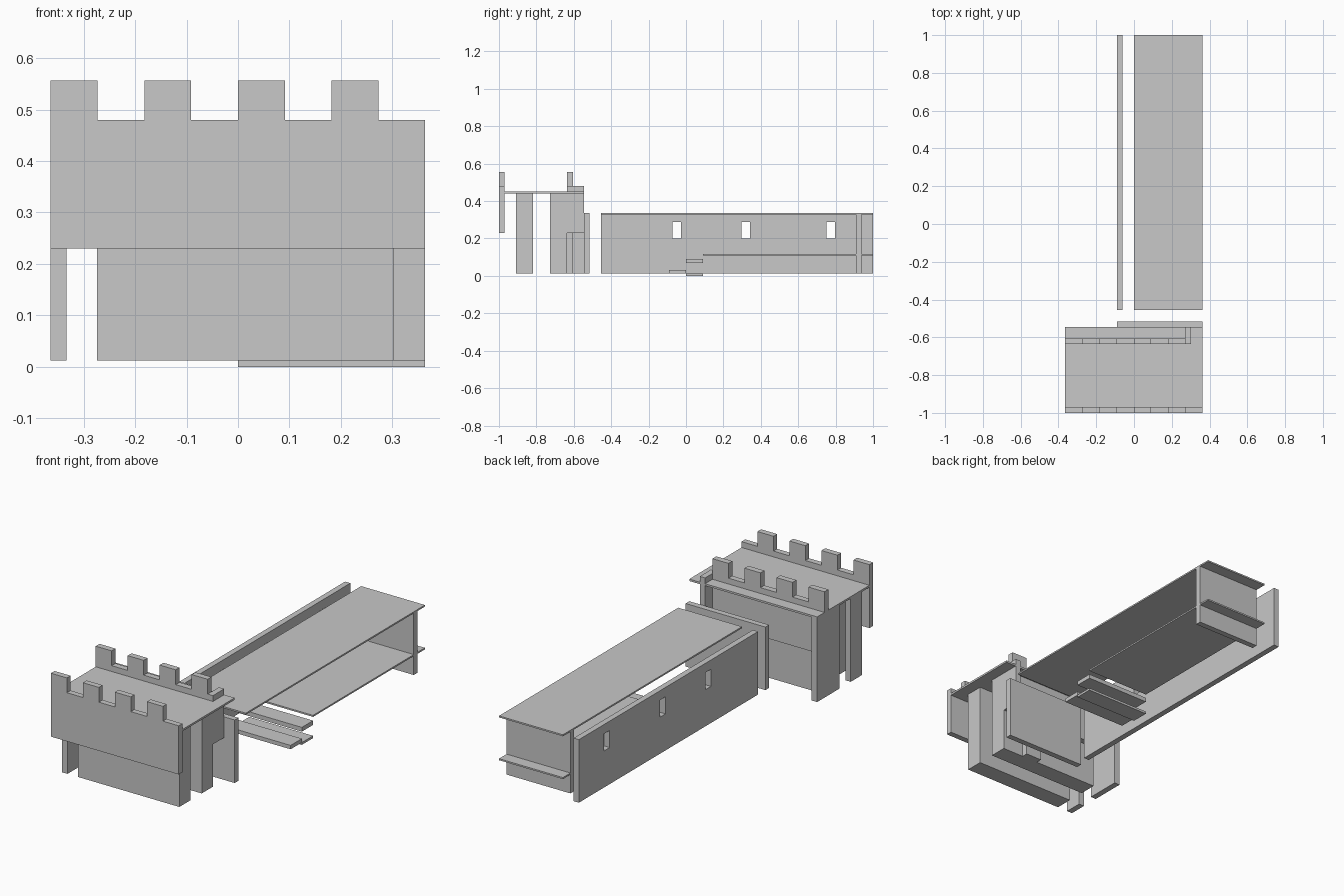
import bpy, bmesh
from mathutils import Vector

if "Cube" in bpy.data.objects:
    bpy.data.objects.remove(bpy.data.objects["Cube"])

stone = bpy.data.materials.new("grey_stone")
stone.diffuse_color = (0.58, 0.58, 0.58, 1)
stone.use_nodes = True
stone.node_tree.nodes["Principled BSDF"].inputs["Base Color"].default_value = stone.diffuse_color

L, R = -0.364, 0.363          # outer left and right of the build
FLOOR, DECK = 0.012, 0.44     # wall foot and gatehouse deck underside


def finish(name, bm):
    bmesh.ops.recalc_face_normals(bm, faces=bm.faces)
    me = bpy.data.meshes.new(name)
    bm.to_mesh(me)
    bm.free()
    me.materials.append(stone)
    ob = bpy.data.objects.new(name, me)
    bpy.context.collection.objects.link(ob)
    return ob


def extrude(bm, offset):
    g = bmesh.ops.extrude_face_region(bm, geom=bm.faces[:])
    bmesh.ops.translate(bm, vec=Vector(offset),
                        verts=[v for v in g["geom"] if isinstance(v, bmesh.types.BMVert)])


def box(name, x, y, z):
    bm = bmesh.new()
    bm.faces.new([bm.verts.new((a, b, z[0])) for a, b in
                  ((x[0], y[0]), (x[1], y[0]), (x[1], y[1]), (x[0], y[1]))])
    extrude(bm, (0, 0, z[1] - z[0]))
    return finish(name, bm)


def battlement(name, x1, y):
    # stepped outline: four merlons over a solid strip
    pts = [(x1, 0.23), (L, 0.23)]
    for i in range(4):
        a = L + i * 0.182
        b = a + 0.091
        pts += [(a, 0.48), (a, 0.556), (b, 0.556), (b, 0.48)]
    pts.pop(2)                # first merlon is flush with the end
    pts.append((x1, 0.48))
    bm = bmesh.new()
    bm.faces.new([bm.verts.new((px, y[0], pz)) for px, pz in pts])
    extrude(bm, (0, y[1] - y[0], 0))
    finish(name, bm)


def window_wall(name, x, ys, zs):
    # grid of cells; every second column is open in the middle row
    bm = bmesh.new()
    v = [[bm.verts.new((x[0], a, b)) for b in zs] for a in ys]
    for i in range(len(ys) - 1):
        for j in range(len(zs) - 1):
            if not (i % 2 == 1 and j == 1):
                bm.faces.new((v[i][j], v[i + 1][j], v[i + 1][j + 1], v[i][j + 1]))
    extrude(bm, (x[1] - x[0], 0, 0))
    finish(name, bm)


# Gatehouse battlements and deck
battlement("front_battlement", R, (-1.0, -0.97))
battlement("rear_battlement", 0.303, (-0.636, -0.605))
box("battlement_return", (0.273, 0.303), (-0.605, -0.545), (0.23, 0.48))
box("gatehouse_deck", (L, R), (-0.97, -0.545), (DECK, 0.45))

# Gatehouse walls
box("front_wall", (-0.274, 0.303), (-0.909, -0.818), (FLOOR, DECK))
box("rear_wall", (-0.274, 0.303), (-0.727, -0.636), (FLOOR, DECK))
box("left_front_pier", (L, -0.333), (-0.909, -0.818), (FLOOR, DECK))
box("left_rear_pier", (L, -0.333), (-0.727, -0.545), (FLOOR, DECK))
box("rear_buttress", (0.091, 0.182), (-0.636, -0.605), (FLOOR, 0.23))
box("passage_end_wall", (-0.091, R), (-0.545, -0.515), (FLOOR, 0.336))

# Long passage
window_wall("passage_side_wall", (-0.091, -0.061),
            [-0.455, -0.073, -0.027, 0.297, 0.342, 0.75, 0.796, 1.0],
            [FLOOR, 0.2, 0.288, 0.336])
box("passage_roof", (0, R), (-0.455, 1.0), (0.329, 0.337))
box("passage_far_wall", (0, R), (0.909, 0.939), (FLOOR, 0.329))
box("passage_floor", (0, R), (0.091, 1.0), (0.109, 0.117))

# Steps up to the passage floor
box("lower_step", (0, R), (-0.091, 0.0), (FLOOR, 0.032))
box("step_base", (0, R), (0.0, 0.091), (0, FLOOR))
box("upper_step", (0, R), (0.0, 0.091), (0.068, 0.09))
